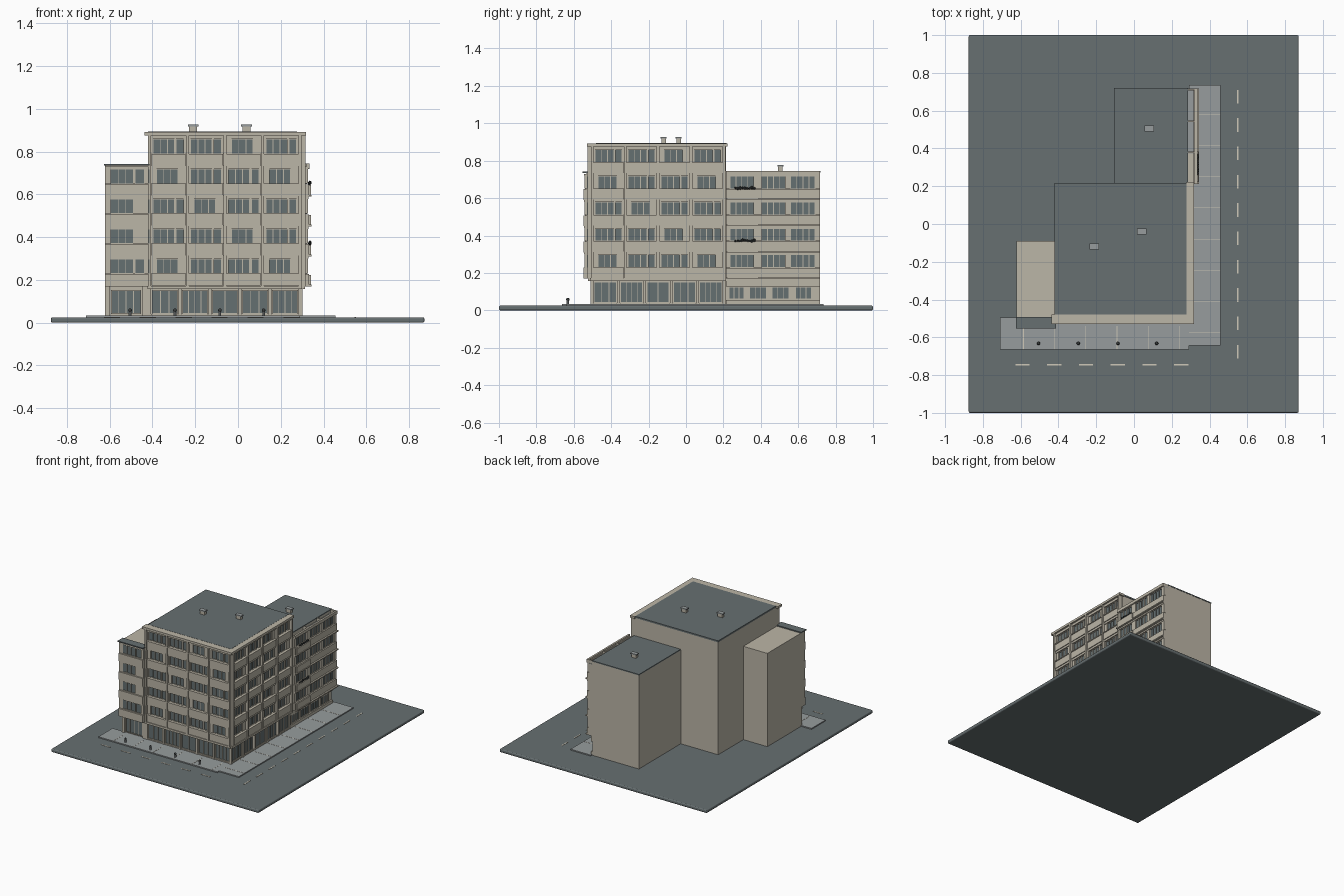
import bpy, bmesh, random
from mathutils import Vector, Matrix

if "Cube" in bpy.data.objects:
    bpy.data.objects.remove(bpy.data.objects["Cube"])

random.seed(4)


def material(name, rgb):
    m = bpy.data.materials.new(name)
    m.diffuse_color = (*rgb, 1)
    m.use_nodes = True
    m.node_tree.nodes["Principled BSDF"].inputs["Base Color"].default_value = m.diffuse_color
    return m


WALL = material("warm_plaster", (0.50, 0.465, 0.385))
SLATE = material("slate_grey", (0.135, 0.16, 0.165))
GLASS = material("window_glass", (0.13, 0.16, 0.165))
PAVE = material("paving_grey", (0.31, 0.335, 0.34))
LINE = material("pale_line", (0.62, 0.58, 0.48))
DARK = material("dark_metal", (0.04, 0.045, 0.045))

parts = {}


def box(part, mat, x0, x1, y0, y1, z0, z1):
    """Add a box to the named part."""
    bm = parts.setdefault(part, (bmesh.new(), mat))[0]
    mid = Vector(((x0 + x1) / 2, (y0 + y1) / 2, (z0 + z1) / 2))
    size = Matrix.Diagonal((abs(x1 - x0), abs(y1 - y0), abs(z1 - z0), 1))
    bmesh.ops.create_cube(bm, size=1, matrix=Matrix.Translation(mid) @ size)


FRONT_Y, RIGHT_X = -0.495, 0.285


def clad(side, part, mat, u0, u1, z0, z1, d0, d1):
    """Box on a street face: u runs along the wall, d outward from it."""
    if side == "front":
        box("front_" + part, mat, u0, u1, FRONT_Y - d1, FRONT_Y - d0, z0, z1)
    else:
        box("side_" + part, mat, RIGHT_X + d0, RIGHT_X + d1, u0, u1, z0, z1)


def window(side, u0, u1, z0, z1, d, panes):
    """Glass with a frame and mullions."""
    t = 0.004
    clad(side, "glass", GLASS, u0, u1, z0, z1, d, d + 0.003)
    for i in range(panes + 1):
        u = u0 + (u1 - u0) * i / panes
        clad(side, "window_frames", WALL, u - t / 2, u + t / 2, z0, z1, d, d + 0.008)
    for z in (z0, z1):
        clad(side, "window_frames", WALL, u0 - t / 2, u1 + t / 2, z - t / 2, z + t / 2, d, d + 0.008)


def wall_gaps(side, u0, u1, z0, z1, d0, d1, spans):
    """Solid wall between the window spans of a storey."""
    u = u0
    for a, b in spans + [(u1, u1)]:
        if a - u > 0.004:
            clad(side, "wall_infill", WALL, u, a, z0, z1, d0, d1)
        u = b


STOREY = 0.14


def main_facade(side, start, end):
    bay = (end - start) / 4
    for k in range(5):
        z = 0.23 + STOREY * k
        clad(side, "lintels", WALL, start, end, z + 0.068, z + 0.086, 0, 0.018)
        for b in range(4):
            a = start + bay * b
            clad(side, "spandrels", WALL, a + 0.008, a + bay - 0.008, z - 0.057, z - 0.002, 0, 0.024)
            clad(side, "sills", WALL, a + 0.008, a + bay - 0.008, z - 0.006, z, 0, 0.029)
            off = 0.016 if (b + k) % 3 else 0.032
            spans = [(a + off, a + off + 0.1)]
            if (b + k) % 3:
                spans.append((a + off + 0.108, a + off + 0.143))
            for w, (p, q) in enumerate(spans):
                window(side, p, q, z, z + 0.068, 0, 1 if w else 3)
            wall_gaps(side, a, a + bay, z, z + 0.068, 0, 0.012, spans)
    # full-height piers
    for b in range(5):
        u = start + bay * b
        clad(side, "piers", WALL, u - 0.007, u + 0.007, 0.17, 0.88, 0, 0.031)
    # ground-floor shops
    clad(side, "ledge", WALL, start - 0.01, end + 0.01, 0.157, 0.172, 0, 0.028)
    shop = (end - start) / 5
    for b in range(5):
        a = start + shop * b
        window(side, a + 0.012, a + shop - 0.012, 0.042, 0.15, 0, (3, 4, 2)[b % 3])
        clad(side, "shop_piers", WALL, a - 0.007, a + 0.007, 0.025, 0.157, 0, 0.016)
    clad(side, "shop_piers", WALL, end - 0.007, end + 0.007, 0.025, 0.157, 0, 0.016)
    clad(side, "shop_plinth", WALL, start, end, 0.025, 0.04, 0, 0.012)


# ground plate and building volumes
box("ground_plate", SLATE, -0.875, 0.872, -1, 1, 0, 0.025)
box("main_block", WALL, -0.42, RIGHT_X, FRONT_Y, 0.213, 0.02, 0.882)
box("rear_wing", WALL, -0.105, RIGHT_X, 0.213, 0.717, 0.02, 0.738)
box("left_block", WALL, -0.622, -0.42, FRONT_Y, -0.09, 0.02, 0.735)

# roofs and cornice
box("main_roof", SLATE, -0.422, 0.277, -0.48, 0.216, 0.882, 0.894)
box("cornice", WALL, -0.437, 0.317, -0.53, -0.48, 0.876, 0.893)
box("cornice", WALL, 0.277, 0.317, -0.48, 0.222, 0.876, 0.893)
box("wing_roof", SLATE, -0.107, 0.287, 0.216, 0.719, 0.738, 0.746)

# street faces of the main block
main_facade("front", -0.413, 0.29)
main_facade("side", -0.502, 0.203)

# left block: projecting upper storeys
L0, L1 = -0.622, -0.418
clad("front", "left_bay_core", WALL, L0, L1, 0.17, 0.735, 0, 0.036)
clad("front", "left_bay_roof", SLATE, L0 - 0.004, L1 + 0.004, 0.735, 0.743, -0.003, 0.058)
for k in range(4):
    z = 0.23 + STOREY * k
    clad("front", "left_spandrels", WALL, L0, L1, z - 0.06, z - 0.002, 0.036, 0.054)
    clad("front", "left_spandrels", WALL, L0, L1, z + 0.07, z + 0.08, 0.036, 0.05)
    wide = k in (0, 3)
    spans = [(-0.595, -0.49)] + ([(-0.482, -0.437)] if wide else [])
    for w, (p, q) in enumerate(spans):
        window("front", p, q, z, z + 0.068, 0.036, 1 if w else 3)
    wall_gaps("front", L0, L1, z, z + 0.07, 0.036, 0.047, spans)
    # narrow return window
    box("return_glass", GLASS, L1, L1 + 0.003, -0.53, -0.508, z, z + 0.066)
window("front", -0.592, -0.455, 0.042, 0.15, 0, 4)
for a, b in ((L0, -0.6), (-0.447, L1)):
    clad("front", "left_shop_piers", WALL, a, b, 0.025, 0.17, 0, 0.014)

# rear wing: street face with balcony bands
W0, W1 = 0.213, 0.717
clad("side", "wing_core", WALL, W0, W1, 0.17, 0.715, 0, 0.03)
clad("side", "wing_cap", PAVE, W0 + 0.16, W1, 0.715, 0.719, 0, 0.036)
clad("side", "wing_top_rail", WALL, W0, W1, 0.722, 0.744, 0.036, 0.05)
for u in (0.375, 0.54, 0.708):
    clad("side", "wing_top_rail", WALL, u, u + 0.008, 0.719, 0.744, 0, 0.05)
for k in range(4):
    z = 0.23 + STOREY * k
    clad("side", "wing_spandrels", WALL, W0, W1, z - 0.052, z - 0.003, 0.03, 0.048)
    clad("side", "wing_slabs", WALL, W0, W1, z - 0.06, z - 0.052, 0, 0.06)
    clad("side", "wing_lintels", WALL, W0, W1, z + 0.069, z + 0.08, 0.03, 0.045)
    spans = [(0.235, 0.362), (0.405, 0.53), (0.56, 0.69)]
    for p, q in spans:
        window("side", p, q, z, z + 0.068, 0.03, 4)
    wall_gaps("side", W0, W1, z, z + 0.069, 0.03, 0.042, spans)
    clad("side", "balcony_front", WALL, W0 + 0.01, 0.385, z - 0.052, z - 0.006, 0.048, 0.056)
for p, q in ((0.23, 0.31), (0.34, 0.43), (0.46, 0.55), (0.585, 0.67)):
    window("side", p, q, 0.06, 0.123, 0, 3)
clad("side", "wing_base", WALL, W0, W1, 0.025, 0.055, 0, 0.012)
clad("side", "wing_base", WALL, W0, W1, 0.128, 0.17, 0, 0.012)

# balcony planting
plants = parts.setdefault("balcony_plants", (bmesh.new(), DARK))[0]
for z in (0.372, 0.652):
    for i in range(9):
        p = Vector((0.336, 0.265 + 0.0125 * i, z + random.uniform(-0.004, 0.004)))
        bmesh.ops.create_icosphere(plants, subdivisions=1, radius=random.uniform(0.006, 0.01),
                                   matrix=Matrix.Translation(p))

# chimneys with caps
for x, y, z in ((-0.21, -0.12, 0.89), (0.04, -0.04, 0.89), (0.08, 0.505, 0.742)):
    box("chimneys", WALL, x - 0.019, x + 0.019, y - 0.012, y + 0.012, z, z + 0.028)
    box("chimney_caps", PAVE, x - 0.025, x + 0.025, y - 0.016, y + 0.016, z + 0.028, z + 0.036)

# pavements with joints
box("pavement", PAVE, 0.29, 0.457, -0.642, 0.735, 0.024, 0.033)
box("pavement", PAVE, -0.71, 0.29, -0.664, -0.495, 0.024, 0.033)
for i in range(6):
    x = -0.585 + 0.165 * i
    box("paving_joints", LINE, x - 0.0015, x + 0.0015, -0.664, -0.54, 0.033, 0.034)
for i in range(9):
    y = -0.575 + 0.165 * i
    if y < 0.73:
        box("paving_joints", LINE, 0.29, 0.457, y - 0.0015, y + 0.0015, 0.033, 0.034)

# road dashes
for i in range(10):
    y = 0.674 - 0.15 * i
    box("road_dashes", LINE, 0.545, 0.553, y - 0.036, y + 0.036, 0.025, 0.027)
for i in range(6):
    x = -0.59 + 0.168 * i
    box("road_dashes", LINE, x - 0.038, x + 0.038, -0.749, -0.742, 0.025, 0.027)

# bollards with ball tops
posts = parts.setdefault("bollards", (bmesh.new(), PAVE))[0]
tops = parts.setdefault("bollard_tops", (bmesh.new(), DARK))[0]
for x in (-0.505, -0.295, -0.085, 0.12):
    bmesh.ops.create_cone(posts, cap_ends=True, segments=10, radius1=0.007, radius2=0.006, depth=0.026,
                          matrix=Matrix.Translation((x, -0.632, 0.045)))
    bmesh.ops.create_uvsphere(tops, u_segments=10, v_segments=6, radius=0.009,
                              matrix=Matrix.Translation((x, -0.632, 0.058)))

# turn the collected parts into objects
for name, (bm, mat) in parts.items():
    mesh = bpy.data.meshes.new(name)
    bm.to_mesh(mesh)
    bm.free()
    mesh.materials.append(mat)
    ob = bpy.data.objects.new(name, mesh)
    bpy.context.collection.objects.link(ob)
    if name == "ground_plate":
        bevel = ob.modifiers.new("soft_edge", "BEVEL")
        bevel.width, bevel.segments = 0.008, 3
